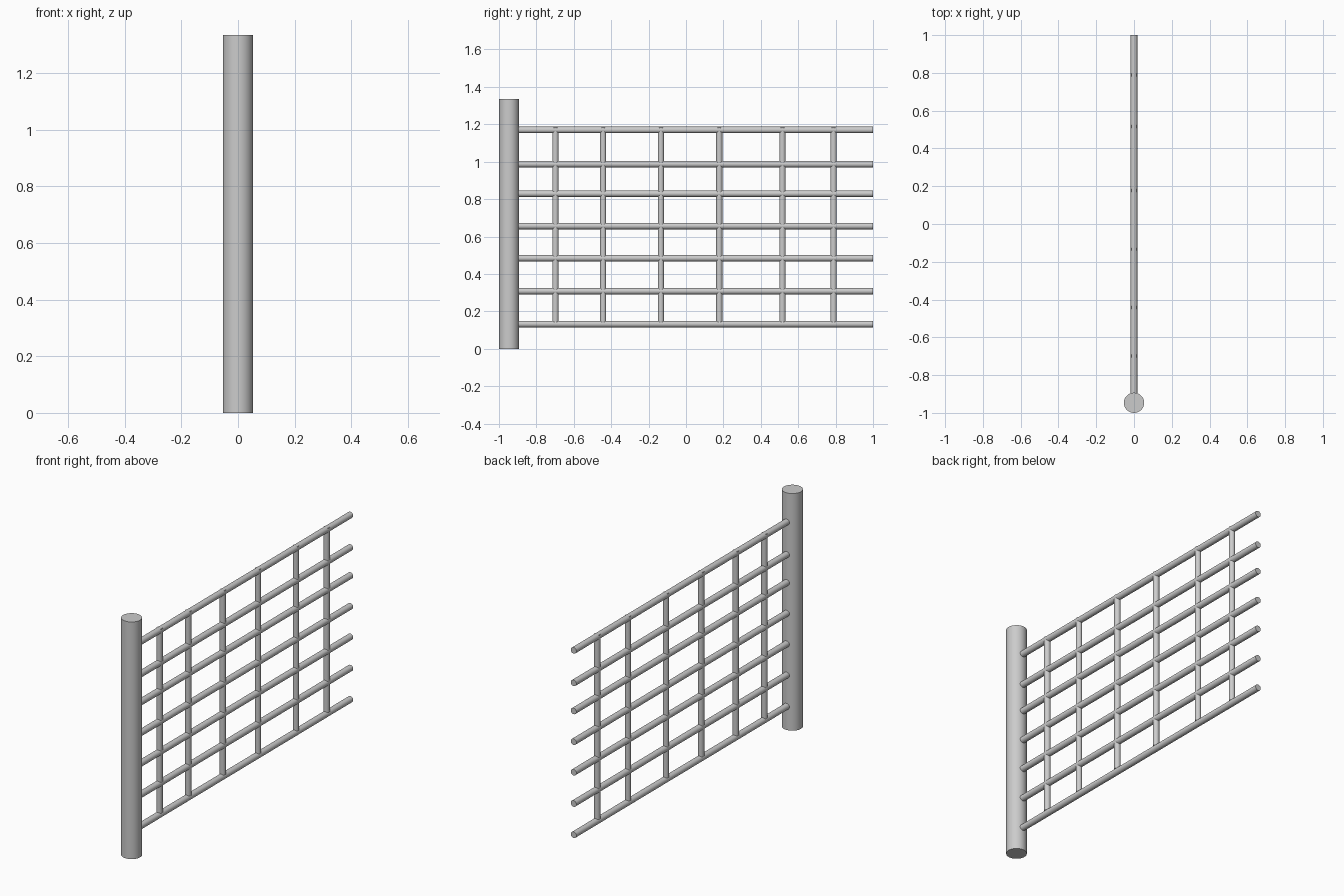
import bpy, math

if "Cube" in bpy.data.objects:
    bpy.data.objects.remove(bpy.data.objects["Cube"])


def rod(name, radius, start, end, axis, offset, sides=32):
    """Capped cylinder from start to end along 'Y' or 'Z'; offset is its other coordinate."""
    mid = (start + end) / 2
    loc = (0, mid, offset) if axis == 'Y' else (0, offset, mid)
    rot = (math.pi / 2, 0, 0) if axis == 'Y' else (0, 0, 0)
    bpy.ops.mesh.primitive_cylinder_add(vertices=sides, radius=radius,
                                        depth=end - start, location=loc, rotation=rot)
    ob = bpy.context.object
    ob.name = name
    bpy.ops.object.shade_smooth_by_angle(angle=math.radians(35))
    return ob


# End post
rod("post", 0.0535, 0, 1.335, 'Z', -0.9465, 64)

# Horizontal rails, running into the post
for i, z in enumerate((0.132, 0.308, 0.484, 0.656, 0.829, 0.987, 1.17)):
    rod(f"rail_{i + 1}", 0.0175, -0.93, 1.0, 'Y', z)

# Upright bars between the bottom and top rails
for i, y in enumerate((-0.698, -0.443, -0.134, 0.178, 0.516, 0.789)):
    rod(f"upright_bar_{i + 1}", 0.0165, 0.144, 1.182, 'Z', y)
